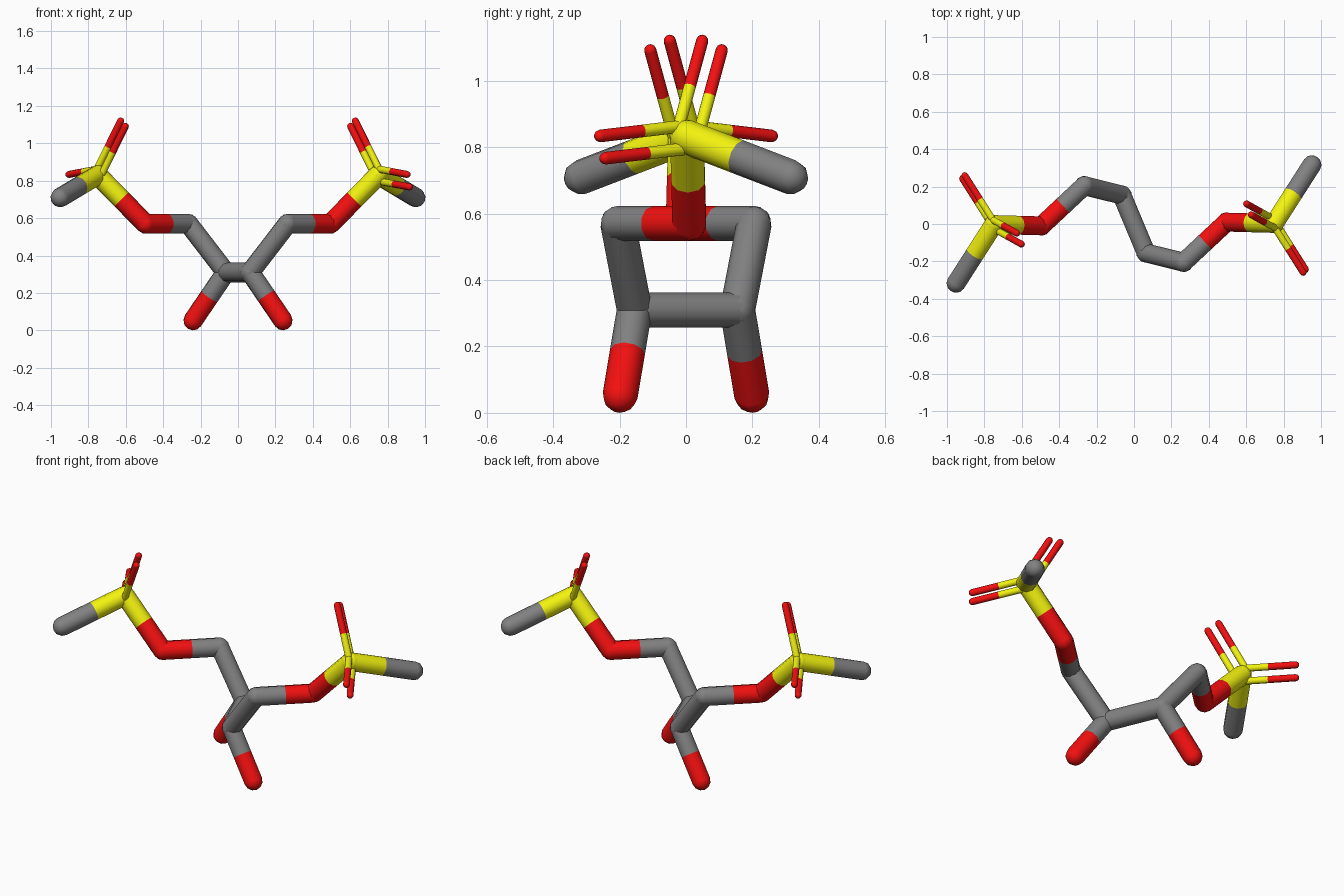
import bpy, bmesh
from mathutils import Vector, Matrix

if "Cube" in bpy.data.objects:
    bpy.data.objects.remove(bpy.data.objects["Cube"])

THICK, THIN, SIDES = 0.053, 0.019, 10


def paint(name, rgb):
    m = bpy.data.materials.new(name)
    m.diffuse_color = (*rgb, 1)
    m.use_nodes = True
    m.node_tree.nodes["Principled BSDF"].inputs["Base Color"].default_value = m.diffuse_color
    return m


COLOURS = {"carbon": paint("carbon_grey", (0.22, 0.22, 0.22)),
           "oxygen": paint("oxygen_red", (0.9, 0.005, 0.005)),
           "sulfur": paint("sulfur_yellow", (0.9, 0.9, 0.005))}


def half_stick(kind, a, b, r, label):
    """Tube from atom a to point b with a rounded low-poly end at the atom."""
    d = b - a
    turn = d.to_track_quat('Z', 'Y').to_matrix().to_4x4()
    bm = bmesh.new()
    bmesh.ops.create_cone(bm, cap_ends=False, segments=SIDES, radius1=r, radius2=r,
                          depth=d.length, matrix=Matrix.Translation((a + b) / 2) @ turn)
    bmesh.ops.create_uvsphere(bm, u_segments=SIDES, v_segments=6, radius=r,
                              matrix=Matrix.Translation(a) @ turn)
    for f in bm.faces:
        f.smooth = True
    me = bpy.data.meshes.new(label)
    bm.to_mesh(me)
    bm.free()
    me.materials.append(COLOURS[kind])
    bpy.context.collection.objects.link(bpy.data.objects.new(label, me))


def bond(p, q, label, r=THICK, shift=Vector()):
    """Two half sticks, each in the colour of its own atom."""
    (ka, a), (kb, b) = p, q
    a, b = a + shift, b + shift
    mid = (a + b) / 2
    half_stick(ka, a, mid, r, f"{label}_{ka}_start")
    half_stick(kb, b, mid, r, f"{label}_{kb}_end")


# atoms of the right half; the left half is this turned 180 degrees about z
ATOMS = {"inner": ("carbon", (0.065, -0.155, 0.31)),
         "hydroxyl": ("oxygen", (0.24, -0.198, 0.053)),
         "outer": ("carbon", (0.265, -0.205, 0.57)),
         "bridge": ("oxygen", (0.495, 0.01, 0.57)),
         "sulfur": ("sulfur", (0.75, 0.003, 0.83)),
         "methyl": ("carbon", (0.95, 0.315, 0.71)),
         "top_oxygen": ("oxygen", (0.615, 0.078, 1.105)),
         "side_oxygen": ("oxygen", (0.91, -0.25, 0.80))}

halves = []
for side, s in (("right", 1), ("left", -1)):
    at = {n: (k, Vector((s * p[0], s * p[1], p[2]))) for n, (k, p) in ATOMS.items()}
    halves.append(at)
    # single bonds along the chain
    for a, b in (("inner", "hydroxyl"), ("inner", "outer"), ("outer", "bridge"),
                 ("bridge", "sulfur"), ("sulfur", "methyl")):
        bond(at[a], at[b], f"{side}_{a}_to_{b}")
    # double bonds, spread in the plane of the two oxygens
    c = at["sulfur"][1]
    for a, other in (("top_oxygen", "side_oxygen"), ("side_oxygen", "top_oxygen")):
        d, e = at[a][1] - c, at[other][1] - c
        spread = (e - e.project(d)).normalized() * 0.035
        for i, sign in enumerate((1, -1)):
            bond(at["sulfur"], at[a], f"{side}_{a}_rod_{i + 1}", THIN, spread * sign)

# central bond joining both halves
bond(halves[0]["inner"], halves[1]["inner"], "central_bond")
